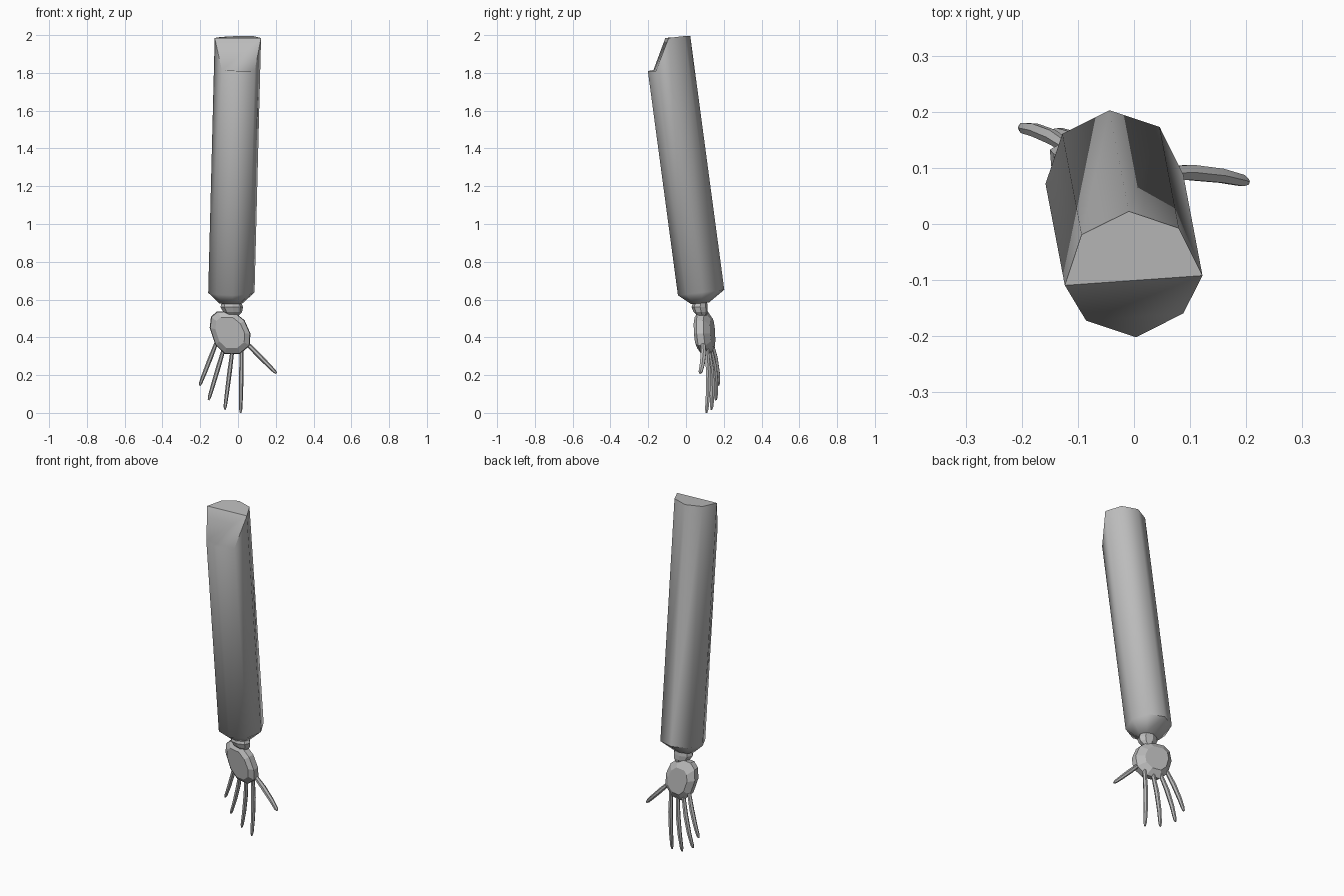
import bpy, bmesh, math
from mathutils import Vector

if "Cube" in bpy.data.objects:
    bpy.data.objects.remove(bpy.data.objects["Cube"])

grey = bpy.data.materials.new("warm_grey")
grey.diffuse_color = (0.5, 0.5, 0.5, 1)
grey.use_nodes = True
grey.node_tree.nodes["Principled BSDF"].inputs["Base Color"].default_value = grey.diffuse_color


def finish(bm, name, angle):
    bmesh.ops.recalc_face_normals(bm, faces=bm.faces)
    mesh = bpy.data.meshes.new(name)
    bm.to_mesh(mesh)
    bm.free()
    mesh.materials.append(grey)
    obj = bpy.data.objects.new(name, mesh)
    bpy.context.collection.objects.link(obj)
    bpy.ops.object.select_all(action='DESELECT')
    bpy.context.view_layer.objects.active = obj
    obj.select_set(True)
    if angle:
        bpy.ops.object.shade_smooth_by_angle(angle=math.radians(angle))
    return obj


def bridge(bm, a, b):
    n = len(a)
    for i in range(n):
        bm.faces.new((a[i], a[(i + 1) % n], b[(i + 1) % n], b[i]))


def loft(name, rings, angle):
    bm = bmesh.new()
    loops = [[bm.verts.new(p) for p in r] for r in rings]
    for a, b in zip(loops, loops[1:]):
        bridge(bm, a, b)
    bm.faces.new(loops[0])
    bm.faces.new(loops[-1])
    return finish(bm, name, angle)


def ring(center, rx, ry, tilt=0.0, n=8, start=94):
    pts = []
    for i in range(n):
        a = math.radians(start + 360 * i / n)
        dx, dy = rx * math.cos(a), ry * math.sin(a)
        pts.append((center[0] + dx, center[1] + dy, center[2] + dy * tilt))
    return pts


# Forearm: leaning octagonal sleeve, rounded in at the wrist, cut slanted at the top
bm = bmesh.new()
low = [bm.verts.new(p) for p in ring((-0.035, 0.08, 0.637), 0.123, 0.123, 0.12)]
neck = [bm.verts.new(p) for p in ring((-0.037, 0.075, 0.58), 0.062, 0.047, 0.1)]
heights = [1.995, 1.99, 1.985, 1.815, 1.81, 1.81, 1.985, 1.995]
top = []
for v, z in zip(low, heights):
    t = z - v.co.z
    top.append(bm.verts.new((v.co.x + 0.0255 * t, v.co.y - 0.134 * t, z)))
bridge(bm, neck, low)
bridge(bm, low, top)
bm.faces.new(neck)
bm.faces.new((top[7], top[0], top[1], top[2], top[6]))
bm.faces.new(top[2:7])
finish(bm, "forearm", 50)

# Wrist: small faceted knuckle
loft("wrist", [ring((-0.035, 0.075, 0.59), 0.05, 0.036),
               ring((-0.033, 0.072, 0.56), 0.06, 0.043),
               ring((-0.028, 0.077, 0.535), 0.05, 0.038),
               ring((-0.025, 0.085, 0.515), 0.03, 0.025)], 0)

# Palm: flattened faceted disc, turned slightly about the vertical
outline = [(-0.11, 0.538), (-0.02, 0.535), (0.035, 0.49), (0.066, 0.42), (0.062, 0.355),
           (0.01, 0.312), (-0.07, 0.312), (-0.12, 0.36), (-0.15, 0.45), (-0.143, 0.51)]


def palm_ring(scale, depth):
    cx, cz = -0.043, 0.425
    pts = []
    for x, z in outline:
        x, z = cx + (x - cx) * scale, cz + (z - cz) * scale
        pts.append((x, 0.099 - 0.2 * (x - cx) - 0.11 * (z - cz) + depth, z))
    return pts


loft("palm", [palm_ring(0.72, -0.042), palm_ring(0.97, -0.022),
              palm_ring(1.0, 0.015), palm_ring(0.65, 0.042)], 0)


# Fingers: slim six-sided rods with a slight bend and narrowed tips
def finger(name, base, tip, bend, radius):
    base, tip = Vector(base), Vector(tip)
    axis = (tip - base).normalized()
    side = axis.cross(Vector((0, 1, 0))).normalized()
    deep = side.cross(axis)
    rings = []
    for t, s in ((0, 0.9), (0.35, 1.1), (0.7, 1.0), (0.94, 0.8), (1, 0.4)):
        c = base.lerp(tip, t) + Vector((0, bend * math.sin(math.pi * t), 0))
        rings.append([c + radius * s * (side * math.cos(k * math.pi / 3)
                                        + deep * 1.2 * math.sin(k * math.pi / 3))
                      for k in range(6)])
    loft(name, rings, 40)


finger("little_finger", (-0.115, 0.135, 0.37), (-0.203, 0.172, 0.145), 0.008, 0.011)
finger("ring_finger", (-0.075, 0.13, 0.34), (-0.156, 0.158, 0.068), 0.012, 0.011)
finger("middle_finger", (-0.03, 0.12, 0.33), (-0.07, 0.135, 0.017), 0.012, 0.011)
finger("index_finger", (0.02, 0.11, 0.34), (0.014, 0.108, 0.0), 0.01, 0.011)
finger("thumb", (0.045, 0.09, 0.37), (0.203, 0.075, 0.21), 0.008, 0.012)
